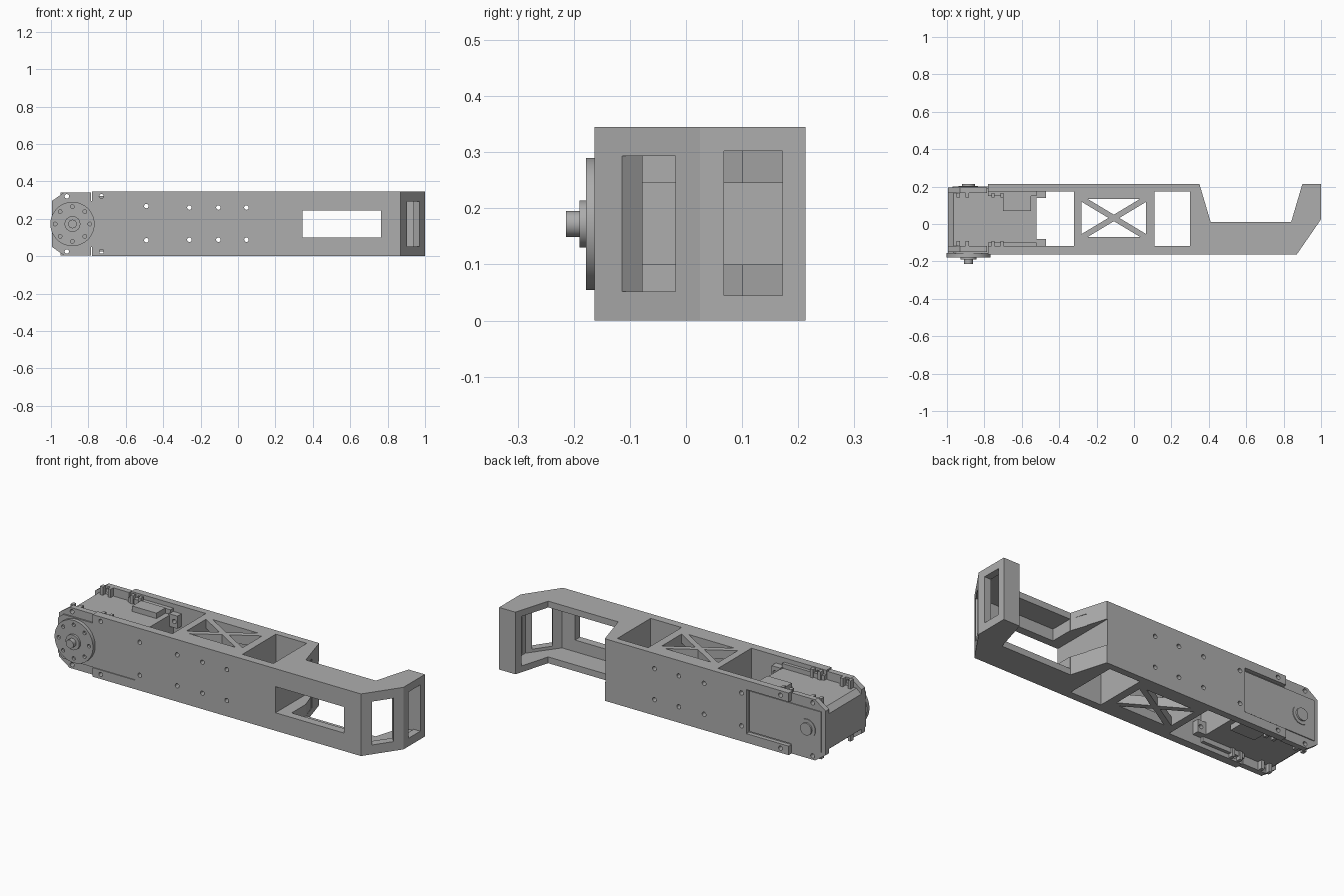
import bpy, bmesh, math
from mathutils import Vector, Matrix

cube = bpy.data.objects.get("Cube")
if cube:
    bpy.data.objects.remove(cube, do_unlink=True)

grey = bpy.data.materials.new("plain grey")
grey.use_nodes = True
tone = (0.42, 0.42, 0.42, 1)
grey.diffuse_color = tone
grey.node_tree.nodes["Principled BSDF"].inputs["Base Color"].default_value = tone


def finish(name, bm):
    bmesh.ops.recalc_face_normals(bm, faces=bm.faces)
    mesh = bpy.data.meshes.new(name)
    bm.to_mesh(mesh)
    bm.free()
    mesh.materials.append(grey)
    ob = bpy.data.objects.new(name, mesh)
    bpy.context.collection.objects.link(ob)
    return ob


def prism(name, pts, lo, hi, axis="z"):
    """Extrude a profile: xy points along z, or xz points along y."""
    bm = bmesh.new()
    place = (lambda p, h: (p[0], p[1], h)) if axis == "z" else (lambda p, h: (p[0], h, p[1]))
    face = bm.faces.new([bm.verts.new(place(p, lo)) for p in pts])
    ext = bmesh.ops.extrude_face_region(bm, geom=[face])
    shift = Vector(place((0, 0), hi - lo))
    bmesh.ops.translate(bm, vec=shift, verts=[v for v in ext["geom"] if isinstance(v, bmesh.types.BMVert)])
    return finish(name, bm)


def box(name, x0, x1, y0, y1, z0, z1):
    return prism(name, [(x0, y0), (x1, y0), (x1, y1), (x0, y1)], z0, z1)


def cylinder(name, x, z, r, y0, y1, sides=32):
    pts = [(x + r * math.cos(2 * math.pi * i / sides), z + r * math.sin(2 * math.pi * i / sides))
           for i in range(sides)]
    ob = prism(name, pts, y0, y1, "y")
    for p in ob.data.polygons:
        p.use_smooth = len(p.vertices) == 4
    for e in ob.data.edges:
        a, b = (ob.data.vertices[i].co for i in e.vertices)
        e.use_edge_sharp = abs(a.y - b.y) < 1e-5
    return ob


def cut(target, cutters):
    """Subtract every cutter from the target and discard the cutters."""
    for c in cutters:
        m = target.modifiers.new("cut", "BOOLEAN")
        m.object, m.operation, m.solver = c, "DIFFERENCE", "EXACT"
    bpy.context.view_layer.update()
    graph = bpy.context.evaluated_depsgraph_get()
    mesh = bpy.data.meshes.new_from_object(target.evaluated_get(graph))
    target.modifiers.clear()
    target.data = mesh
    for c in cutters:
        bpy.data.objects.remove(c, do_unlink=True)


H, MID = 0.345, 0.172
F, B = -0.163, 0.213           # front and back planes
FI, BI = -0.118, 0.175         # inner faces of the side walls

# Arm: extruded outline with hollow bays, open channel and hooked tip
arm = prism("arm", [(-0.78, F), (0.87, F), (1, 0.025), (1, B), (0.9, B), (0.84, 0.01),
                    (0.41, 0.01), (0.35, B), (-0.78, B)], 0, H)
cutters = [
    box("motor_bay", -0.9, -0.32, FI, BI, -0.1, 0.5),
    box("end_bay", 0.11, 0.30, FI, BI, -0.1, 0.5),
    box("truss_bay", -0.28, 0.065, FI, BI, 0.05, H - 0.05),
    box("truss_opening", -0.28, 0.065, -0.07, 0.135, -0.1, 0.5),
    box("case_opening", -0.9, -0.52, -0.3, 0.3, 0.05, 0.295),
    prism("channel", [(0.412, FI), (0.845, FI), (0.96, 0.04), (0.96, BI), (0.888, BI),
                      (0.84, 0.05), (0.84, 0.1), (0.38, 0.1), (0.412, 0.008)], 0.035, H - 0.035),
    box("front_window", 0.345, 0.765, -0.3, 0.3, 0.1, 0.245),
    box("end_slot", 0.93, 1.1, 0.068, 0.172, 0.045, 0.302),
    prism("corner_slot", [(0.86, -0.06), (0.94, -0.16), (1.01, -0.057), (0.93, 0.02)], 0.052, 0.293),
]
for x, zs in ((-0.73, (0.025, 0.32)), (-0.49, (0.085, 0.268)), (-0.26, (0.088, 0.26)),
              (-0.105, (0.088, 0.26)), (0.045, (0.088, 0.26))):
    cutters += [cylinder("bolt_hole", x, z, 0.012, -0.3, 0.3, 16) for z in zs]
cut(arm, cutters)

# Crossed braces, one pair on top and one below
for level, z0 in (("lower", 0), ("upper", H - 0.05)):
    for s in (-1, 1):
        c, d = Vector((-0.1075, 0.0325)), Vector((0.18, s * 0.108))
        n = Vector((-d.y, d.x)).normalized() * 0.015
        prism(f"{level}_brace", [c - d - n, c + d - n, c + d + n, c - d + n], z0, z0 + 0.05)

# Servo case with tapered nose
case = prism("servo_case", [(-0.995, 0.075), (-0.965, 0.05), (-0.52, 0.05), (-0.52, 0.295),
                            (-0.965, 0.295), (-0.995, 0.27)], -0.158, 0.19, "y")
box("rear_cover", -0.97, -0.53, 0.185, 0.2, 0.06, 0.285)

# Mounting flanges along both sides of the case
for name, y0, y1 in (("front_flange", -0.15, FI), ("rear_flange", 0.165, 0.195)):
    flange = prism(name, [(-0.995, 0.05), (-0.93, 0.004), (-0.785, 0.004), (-0.785, H - 0.004),
                          (-0.93, H - 0.004), (-0.995, 0.295)], y0, y1, "y")
    cut(flange, [cylinder("bolt_hole", -0.915, z, 0.012, -0.3, 0.3, 16) for z in (0.025, 0.32)])

# Nut blocks and ribs beside the flanges, mirrored top and bottom
for z0, z1 in ((0.004, 0.06), (0.285, H - 0.004)):
    for y0, y1 in ((FI, -0.092), (0.142, 0.167)):
        for x in (-0.915, -0.73):
            for side in (-1, 1):
                box("nut_block", x + side * 0.024 - 0.009, x + side * 0.024 + 0.009, y0, y1, z0, z1)
    for y0, y1 in ((FI, -0.1), (0.15, BI)):
        box("side_rib", -0.78, -0.52, y0, y1, min(z0 + 0.02, 0.28), max(z1 - 0.02, 0.07))
box("cable_socket", -0.70, -0.55, 0.07, 0.15, 0.28, 0.325)
box("cable_socket_lower", -0.70, -0.55, 0.07, 0.15, 0.02, 0.06)

# Fixing tabs at the tail of the case
for y0, y1 in ((FI, -0.08), (0.14, BI)):
    for z in (0.085, 0.268):
        tab = box("tail_tab", -0.525, -0.47, y0, y1, z - 0.035, z + 0.035)
        cut(tab, [cylinder("bolt_hole", -0.49, z, 0.012, -0.3, 0.3, 16)])

# Output horn with a ring of screw holes, hub and pin
HX = -0.885
horn = cylinder("output_horn", HX, MID, 0.118, -0.178, -0.156, 64)
ring = [i * math.pi / 4 for i in range(8)]
cut(horn, [cylinder("screw_hole", HX + 0.093 * math.cos(a), MID + 0.093 * math.sin(a), 0.01, -0.2, -0.165, 16)
           for a in ring])
cylinder("horn_hub", HX, MID, 0.042, -0.19, -0.17)
cylinder("horn_pin", HX, MID, 0.023, -0.214, -0.18)

# Rear bearing boss
cylinder("rear_ring", HX, MID, 0.052, 0.19, 0.204)
cylinder("rear_boss", HX, MID, 0.034, 0.19, 0.213)
